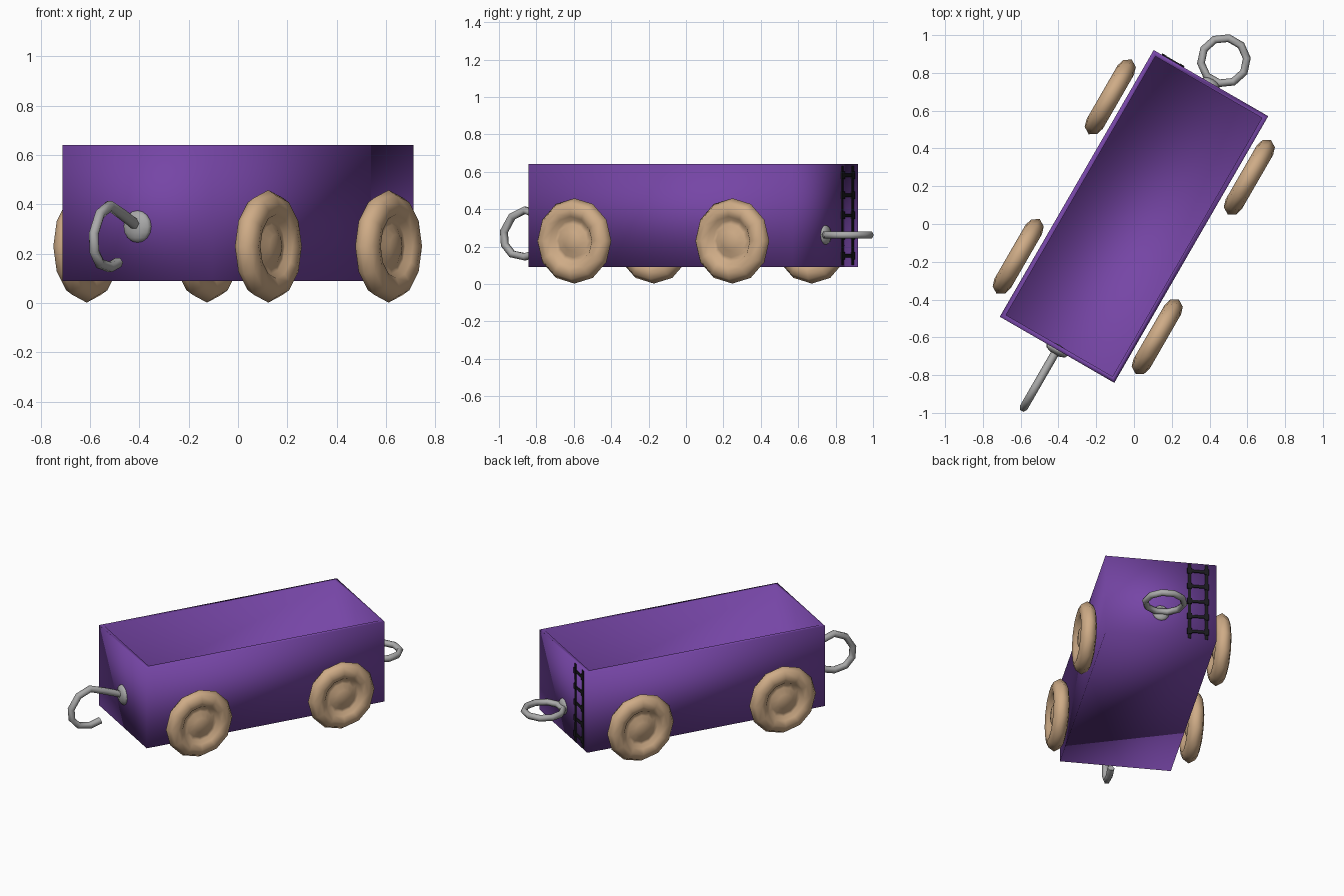
import bpy, bmesh
from math import pi, radians
from mathutils import Matrix, Vector

if "Cube" in bpy.data.objects:
    bpy.data.objects.remove(bpy.data.objects["Cube"])

# The wagon is built along y, then turned and set in place
PLACE = Matrix.Translation((0, 0.04, 0)) @ Matrix.Rotation(radians(-30), 4, 'Z')
HALF_W, HALF_L, BASE, TOP = 0.35, 0.815, 0.09, 0.64


def material(name, rgb, rough=0.6):
    m = bpy.data.materials.new(name)
    m.use_nodes = True
    m.diffuse_color = (*rgb, 1)
    bsdf = m.node_tree.nodes["Principled BSDF"]
    bsdf.inputs["Base Color"].default_value = (*rgb, 1)
    bsdf.inputs["Roughness"].default_value = rough
    return m


purple = material("purple paint", (0.18, 0.06, 0.38))
tan = material("tan wood", (0.62, 0.41, 0.24))
grey = material("grey metal", (0.40, 0.40, 0.40))
black = material("black trim", (0.01, 0.01, 0.012))


def finish(name, bm, mat, smooth=True):
    bmesh.ops.recalc_face_normals(bm, faces=bm.faces)
    bm.transform(PLACE)
    me = bpy.data.meshes.new(name)
    bm.to_mesh(me)
    bm.free()
    for p in me.polygons:
        p.use_smooth = smooth
    me.materials.append(mat)
    ob = bpy.data.objects.new(name, me)
    bpy.context.collection.objects.link(ob)
    return ob


def add_box(bm, center, size):
    bmesh.ops.create_cube(bm, size=1, matrix=Matrix.Translation(center) @ Matrix.Diagonal((*size, 1)))


# Open wagon body with a thin rim
bm = bmesh.new()
add_box(bm, (0, 0, (BASE + TOP) / 2), (2 * HALF_W, 2 * HALF_L, TOP - BASE))
bm.normal_update()
lid = max(bm.faces, key=lambda f: f.calc_center_median().z)
bmesh.ops.inset_region(bm, faces=[lid], thickness=0.035)
floor = bmesh.ops.extrude_face_region(bm, geom=[lid])
bmesh.ops.delete(bm, geom=[lid], context='FACES_ONLY')
bmesh.ops.translate(bm, vec=(0, 0, -0.5),
                    verts=[g for g in floor["geom"] if isinstance(g, bmesh.types.BMVert)])
finish("wagon_body", bm, purple)

# Wheels: a rounded rim with a sunken web and domed hub, lathed about x
RIM = [(0, 0.04), (0.05, 0.035), (0.088, 0.015), (0.112, 0.012),
       (0.13, 0.038), (0.165, 0.05), (0.205, 0.038), (0.228, 0)]
PROFILE = RIM + [(r, -x) for r, x in reversed(RIM[:-1])]


def wheel(name, x, y):
    bm = bmesh.new()
    verts = [bm.verts.new((o, 0, r)) for r, o in PROFILE]
    edges = [bm.edges.new(pair) for pair in zip(verts, verts[1:])]
    bmesh.ops.spin(bm, geom=verts + edges, cent=(0, 0, 0), axis=(1, 0, 0),
                   angle=2 * pi, steps=12, use_merge=True)
    bmesh.ops.remove_doubles(bm, verts=bm.verts, dist=0.0005)
    bm.transform(Matrix.Translation((x, y, 0.23)))
    finish(name, bm, tan)


for side, x in (("left", 0.425), ("right", -0.425)):
    for end, y in (("front", -0.49), ("back", 0.485)):
        wheel(f"{end}_{side}_wheel", x, y)


# Metal fittings: bent tubes on domed mounts
def tube(name, points, radius, closed=False):
    cu = bpy.data.curves.new(name, 'CURVE')
    cu.dimensions = '3D'
    cu.bevel_depth = radius
    cu.bevel_resolution = 1
    cu.use_fill_caps = True
    sp = cu.splines.new('POLY')
    sp.points.add(len(points) - 1)
    for p, co in zip(sp.points, points):
        p.co = (*(PLACE @ Vector(co)), 1)
    sp.use_cyclic_u = closed
    sp.use_smooth = True
    cu.materials.append(grey)
    ob = bpy.data.objects.new(name, cu)
    bpy.context.collection.objects.link(ob)


def mount(name, y, z, radius):
    bm = bmesh.new()
    bmesh.ops.create_uvsphere(bm, u_segments=12, v_segments=8, radius=radius)
    bm.transform(Matrix.Translation((0, y, z)) @ Matrix.Diagonal((1, 0.45, 1, 1)))
    finish(name, bm, grey)


HOOK = [(-0.81, 0.31), (-0.94, 0.36), (-1.04, 0.395), (-1.12, 0.36), (-1.17, 0.28),
        (-1.165, 0.21), (-1.12, 0.16), (-1.04, 0.145), (-0.97, 0.165)]
tube("front_hook", [(0, y, z) for y, z in HOOK], 0.022)
mount("hook_mount", -HALF_L, 0.31, 0.065)

turns = [Matrix.Rotation(2 * pi * i / 10, 3, 'Z') @ Vector((0.122, 0, 0)) for i in range(10)]
tube("back_ring", [v + Vector((0, 0.952, 0.262)) for v in turns], 0.021, closed=True)
mount("ring_mount", HALF_L, 0.262, 0.052)

# Ladder laid almost flush on the back wall
bm = bmesh.new()
RAILS = (-0.18, -0.288)
for x in RAILS:
    add_box(bm, (x, HALF_L, 0.365), (0.02, 0.006, 0.53))
for i in range(5):
    z = 0.15 + 0.108 * i
    add_box(bm, (sum(RAILS) / 2, HALF_L, z), (0.11, 0.012, 0.018))
    for x in RAILS:
        add_box(bm, (x, HALF_L, z), (0.028, 0.016, 0.04))
finish("back_ladder", bm, black, smooth=False)
